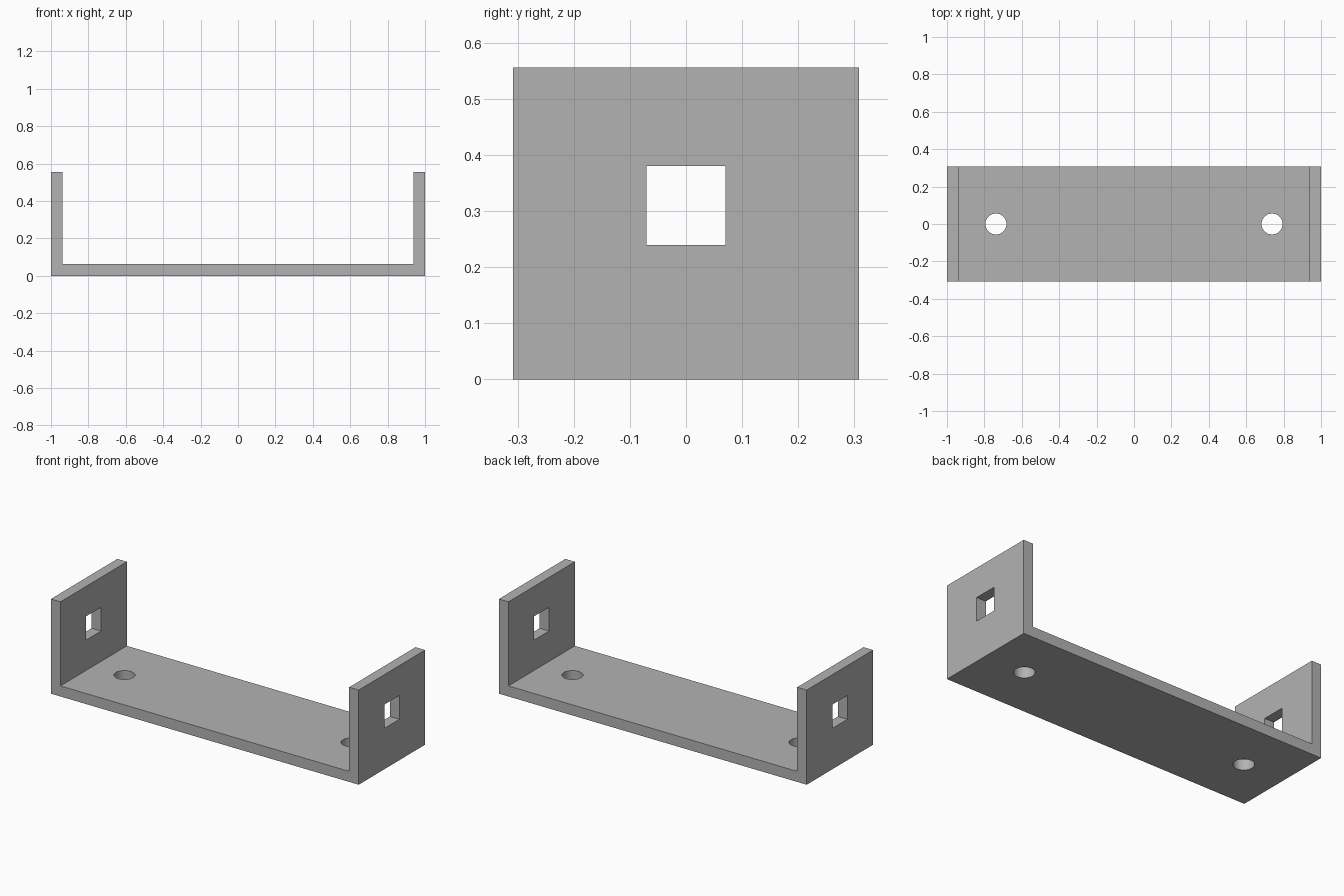
import bpy, bmesh, math

if "Cube" in bpy.data.objects:
    bpy.data.objects.remove(bpy.data.objects["Cube"])

HALF_W, HEIGHT, DEPTH, WALL = 1.0, 0.556, 0.616, 0.062

grey = bpy.data.materials.new("plain grey")
grey.diffuse_color = (0.45, 0.45, 0.45, 1)
grey.use_nodes = True
grey.node_tree.nodes["Principled BSDF"].inputs["Base Color"].default_value = grey.diffuse_color

# U-shaped bracket: profile in XZ, extruded along Y
i = HALF_W - WALL
profile = [(-HALF_W, 0), (HALF_W, 0), (HALF_W, HEIGHT), (i, HEIGHT),
           (i, WALL), (-i, WALL), (-i, HEIGHT), (-HALF_W, HEIGHT)]
bm = bmesh.new()
face = bm.faces.new([bm.verts.new((x, -DEPTH / 2, z)) for x, z in profile])
side = bmesh.ops.extrude_face_region(bm, geom=[face])
bmesh.ops.translate(bm, vec=(0, DEPTH, 0),
                    verts=[v for v in side["geom"] if isinstance(v, bmesh.types.BMVert)])
bmesh.ops.recalc_face_normals(bm, faces=bm.faces)
mesh = bpy.data.meshes.new("bracket")
bm.to_mesh(mesh)
bm.free()
bracket = bpy.data.objects.new("bracket", mesh)
bpy.context.collection.objects.link(bracket)
mesh.materials.append(grey)


def cut(cutter):
    """Subtract the active cutter from the bracket and discard it."""
    cutter.hide_render = True
    cutter.data.materials.append(grey)
    mod = bracket.modifiers.new("hole", "BOOLEAN")
    mod.operation, mod.solver, mod.object = "DIFFERENCE", "EXACT", cutter
    bpy.context.view_layer.objects.active = bracket
    bpy.ops.object.modifier_apply(modifier=mod.name)
    bpy.data.objects.remove(cutter)


for s in (-1, 1):
    # round mounting hole in the base
    bpy.ops.mesh.primitive_cylinder_add(vertices=64, radius=0.056, depth=0.3,
                                        location=(s * 0.738, 0, WALL / 2))
    cut(bpy.context.object)
    # square window in the upright
    bpy.ops.mesh.primitive_cube_add(size=1, location=(s * (HALF_W - WALL / 2), 0, 0.31))
    window = bpy.context.object
    window.scale = (0.2, 0.14, 0.14)
    bpy.context.view_layer.update()
    cut(window)

# smooth hole walls, sharp edges
bpy.ops.object.select_all(action="DESELECT")
bracket.select_set(True)
bpy.context.view_layer.objects.active = bracket
bpy.ops.object.shade_smooth_by_angle(angle=math.radians(30))
